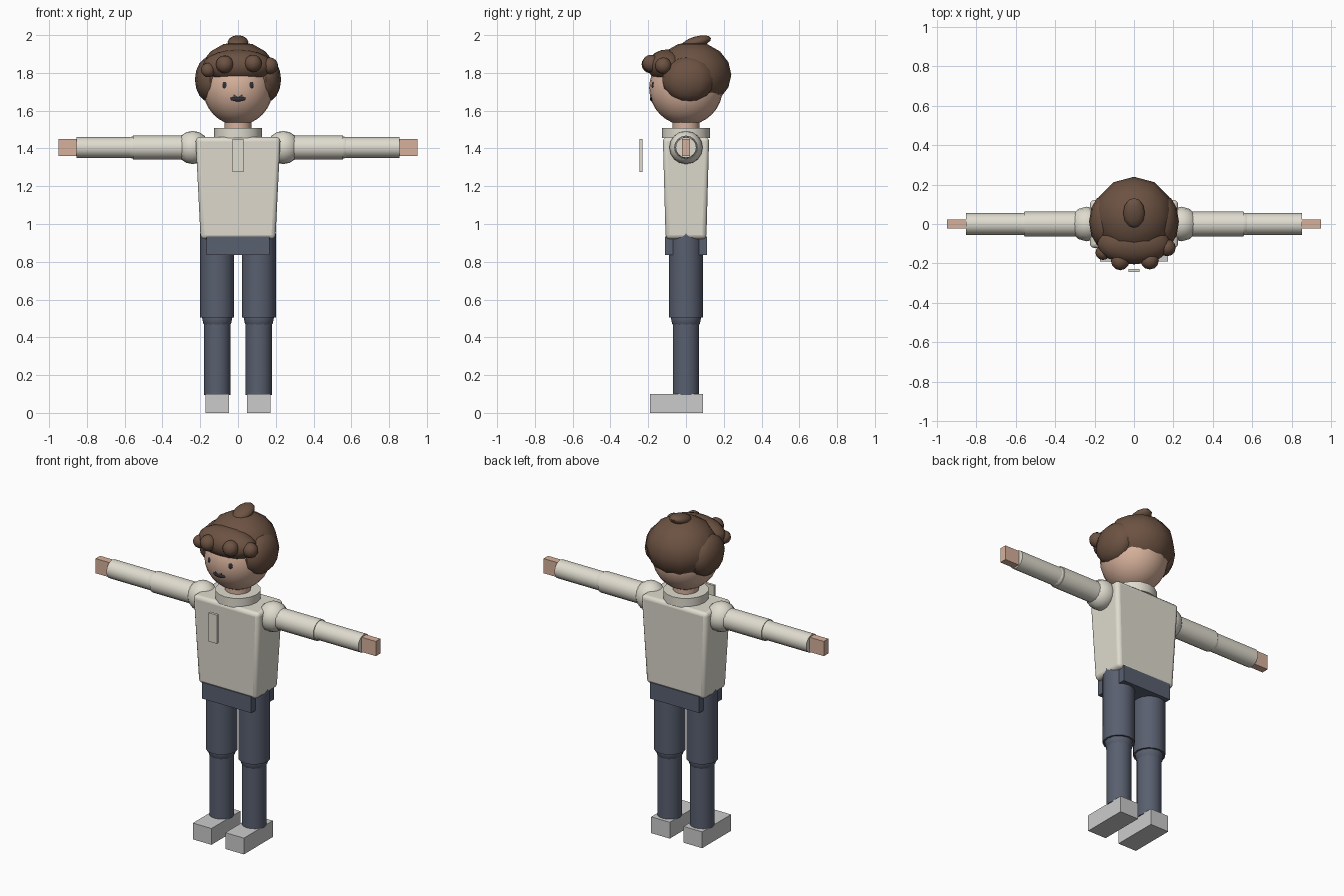
import bpy
from math import radians, pi

if "Cube" in bpy.data.objects:
    bpy.data.objects.remove(bpy.data.objects["Cube"])


def material(name, rgb):
    m = bpy.data.materials.new(name)
    m.diffuse_color = (*rgb, 1)
    m.use_nodes = True
    m.node_tree.nodes["Principled BSDF"].inputs["Base Color"].default_value = m.diffuse_color
    return m


HAIR = material("hair_brown", (0.15, 0.085, 0.055))
SKIN = material("skin", (0.68, 0.44, 0.33))
CREAM = material("cream_cloth", (0.74, 0.71, 0.62))
SLATE = material("slate_cloth", (0.10, 0.115, 0.16))
DARK = material("dark", (0.03, 0.03, 0.04))


def finish(name, mat, angle=45):
    ob = bpy.context.object
    ob.name = name
    bpy.ops.object.transform_apply(location=False, rotation=True, scale=True)
    bpy.ops.object.shade_smooth_by_angle(angle=radians(angle))
    if mat:
        ob.data.materials.append(mat)
    return ob


def box(name, loc, size, mat=None):
    bpy.ops.mesh.primitive_cube_add(size=1, location=loc)
    bpy.context.object.scale = size
    return finish(name, mat)


def ball(name, loc, radii, mat, seg=12, rings=8, rot=(0, 0, 0)):
    bpy.ops.mesh.primitive_uv_sphere_add(segments=seg, ring_count=rings, radius=1,
                                         location=loc, rotation=rot)
    bpy.context.object.scale = radii
    return finish(name, mat)


def tube(name, loc, r, length, mat, rot=(0, 0, 0), seg=16):
    bpy.ops.mesh.primitive_cylinder_add(vertices=seg, radius=r, depth=length,
                                        location=loc, rotation=rot)
    return finish(name, mat)


# tapered, rounded torso
torso = box("torso", (0, 0, 1.19), (0.45, 0.245, 0.54), CREAM)
for v in torso.data.vertices:
    if v.co.z < 0:
        v.co.x *= 0.88
        v.co.y *= 0.88
bev = torso.modifiers.new("round", "BEVEL")
bev.width = 0.022
bev.segments = 3

# collar, neck, front tab and hips
tube("collar", (0, 0, 1.482), 0.127, 0.055, CREAM)
tube("neck", (0, 0, 1.51), 0.072, 0.12, SKIN)
box("chest_tab", (0, -0.237, 1.362), (0.056, 0.016, 0.176), CREAM)
box("hips", (0, 0, 0.885), (0.335, 0.222, 0.1), SLATE)

# limbs on both sides
AZ = 1.405
for s, side in ((1, "left"), (-1, "right")):
    along = (0, pi / 2, 0)
    ball(side + "_shoulder", (s * 0.24, 0, AZ), (0.088,) * 3, CREAM)
    tube(side + "_upper_arm", (s * 0.4, 0, AZ), 0.063, 0.31, CREAM, along)
    ball(side + "_elbow", (s * 0.553, 0, AZ), (0.059,) * 3, CREAM)
    tube(side + "_forearm", (s * 0.702, 0, AZ), 0.055, 0.305, CREAM, along)
    box(side + "_hand", (s * 0.9, 0, AZ), (0.102, 0.044, 0.09), SKIN)
    tube(side + "_thigh", (s * 0.11, 0, 0.727), 0.09, 0.446, SLATE)
    ball(side + "_knee", (s * 0.11, 0, 0.504), (0.08,) * 3, SLATE)
    tube(side + "_shin", (s * 0.11, 0, 0.3), 0.07, 0.41, SLATE)
    box(side + "_shoe", (s * 0.11, -0.05, 0.05), (0.126, 0.28, 0.1))

# head and face
ball("head", (0, 0, 1.72), (0.185, 0.195, 0.197), SKIN, 24, 16)
for s, side in ((1, "left"), (-1, "right")):
    ball(side + "_eye", (s * 0.065, -0.17, 1.733), (0.019, 0.012, 0.024), DARK)
ball("mouth", (0, -0.182, 1.663), (0.042, 0.008, 0.014), DARK)
box("upper_lip", (0, -0.184, 1.68), (0.045, 0.01, 0.01), DARK)

# hair cap, side masses, fringe and top tuft
ball("hair_cap", (0, 0.035, 1.79), (0.205, 0.205, 0.175), HAIR, 12, 8)
for s, side in ((1, "left"), (-1, "right")):
    ball(side + "_side_hair", (s * 0.148, 0.012, 1.765), (0.08, 0.138, 0.12), HAIR)
ball("fringe", (0, -0.1, 1.837), (0.187, 0.105, 0.087), HAIR, 16, 10)
ball("top_tuft", (0, 0.055, 1.963), (0.055, 0.08, 0.03), HAIR, rot=(radians(15), 0, 0))

# fringe curls
curls = [(-0.07, -0.188, 1.845, 0.047), (0.08, -0.185, 1.85, 0.046),
         (-0.158, -0.145, 1.815, 0.038), (0.168, -0.12, 1.838, 0.044)]
for i, (x, y, z, r) in enumerate(curls):
    ball(f"fringe_curl_{i + 1}", (x, y, z), (r, r, r), HAIR)
